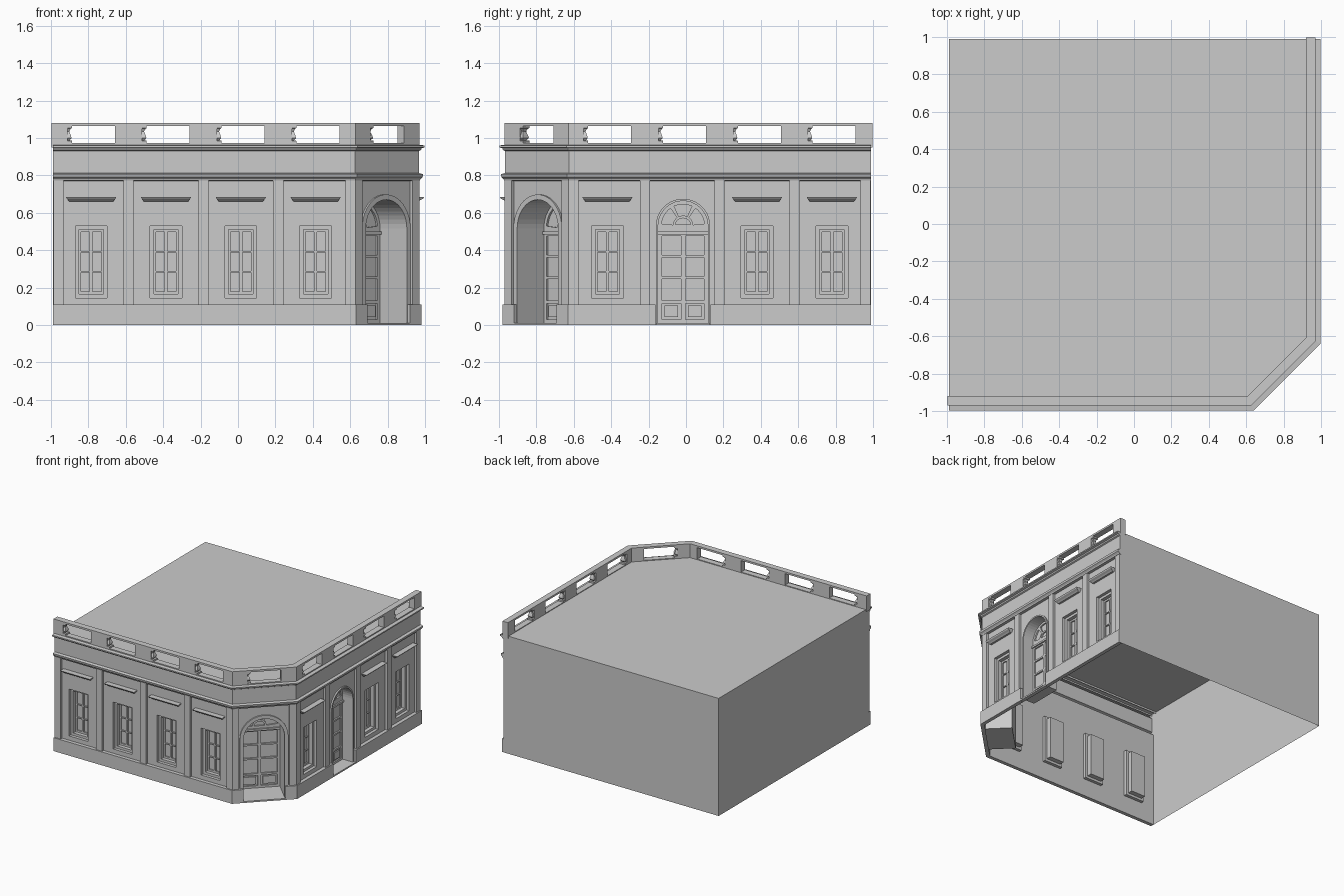
import bpy, bmesh
from math import sin, cos, pi, sqrt
from mathutils import Vector
from mathutils.geometry import tessellate_polygon

if "Cube" in bpy.data.objects:
    bpy.data.objects.remove(bpy.data.objects["Cube"])

R = sqrt(0.5)
# Facade frames: direction along the wall, outward normal, distance shift
FRONT = (Vector((1, 0, 0)), Vector((0, -1, 0)), 0)
RIGHT = (Vector((0, 1, 0)), Vector((1, 0, 0)), 0)
CORNER = (Vector((R, R, 0)), Vector((R, -R, 0)), 1.64 * R - 1)


def P(fr, u, z, d):
    return fr[0] * u + fr[1] * (d + fr[2]) + Vector((0, 0, z))


def corner(o):
    """Coordinate where the chamfer meets the walls at wall offset o."""
    return 1.64 - (1 - o) / R - o


def mesh(name, verts, faces):
    bm = bmesh.new()
    vs = [bm.verts.new(v) for v in verts]
    for f in faces:
        bm.faces.new([vs[i] for i in f])
    bmesh.ops.remove_doubles(bm, verts=bm.verts, dist=1e-5)
    bmesh.ops.recalc_face_normals(bm, faces=bm.faces)
    me = bpy.data.meshes.new(name)
    bm.to_mesh(me)
    bm.free()
    ob = bpy.data.objects.new(name, me)
    bpy.context.collection.objects.link(ob)
    return ob


def plate(name, fr, loops, fill=(), side=None):
    """Flat shape with holes: filled at given depths, edges walled between two depths."""
    verts, faces = [], []
    tris = tessellate_polygon([[Vector((u, z, 0)) for u, z in l] for l in loops]) if fill else []
    for d in fill:
        b = len(verts)
        verts += [P(fr, u, z, d) for l in loops for u, z in l]
        faces += [[b + i for i in t] for t in tris]
    if side:
        for l in loops:
            b, n = len(verts), len(l)
            verts += [P(fr, u, z, d) for d in side for u, z in l]
            faces += [(b + i, b + (i + 1) % n, b + n + (i + 1) % n, b + n + i) for i in range(n)]
    return mesh(name, verts, faces)


def rect(u0, u1, z0, z1):
    return [(u0, z0), (u1, z0), (u1, z1), (u0, z1)]


def arch(c, r, spring, z0, n=20):
    return [(c - r, z0), (c + r, z0)] + [(c + r * cos(pi * i / n), spring + r * sin(pi * i / n)) for i in range(n + 1)]


def sector(c, z, r0, r1, a0, a1, n=6):
    a = [a0 + (a1 - a0) * i / n for i in range(n + 1)]
    return ([(c + r1 * cos(t), z + r1 * sin(t)) for t in a]
            + [(c + r0 * cos(t), z + r0 * sin(t)) for t in reversed(a)])


def loft(name, fr, levels):
    """Stack of rectangles (z, u0, u1, d0, d1)."""
    verts, n = [], len(levels)
    for z, u0, u1, d0, d1 in levels:
        verts += [P(fr, u0, z, d0), P(fr, u1, z, d0), P(fr, u1, z, d1), P(fr, u0, z, d1)]
    faces = [(0, 1, 2, 3), tuple(range(4 * n - 4, 4 * n))]
    faces += [(4 * k + i, 4 * k + (i + 1) % 4, 4 * k + 4 + (i + 1) % 4, 4 * k + 4 + i)
              for k in range(n - 1) for i in range(4)]
    return mesh(name, verts, faces)


def path(o, end=0.99):
    c = corner(o)
    return [(-end, -o), (c, -o), (o, -c), (o, end)]


def sweep(name, prof, cap=True, end=0.99):
    """Moulding profile (offset, z) run along the street fronts with mitred corners."""
    verts = [(x, y, z) for o, z in prof for x, y in path(o, end)]
    n = len(prof)
    faces = [(4 * k + i, 4 * k + i + 1, 4 * k + 5 + i, 4 * k + 4 + i) for k in range(n - 1) for i in range(3)]
    if cap:
        faces += [[4 * k for k in range(n)], [4 * k + 3 for k in range(n)]]
    return mesh(name, verts, faces)


def window(fr, c):
    # stepped reveal, casement with glazing bars, glass and hood
    hole = rect(c - .085, c + .085, .145, .53)
    inner = rect(c - .065, c + .065, .165, .51)
    plate("window_reveal", fr, [hole], side=(.95, .925))
    plate("window_surround", fr, [hole, inner], fill=(.925,))
    plate("window_inner_reveal", fr, [inner], side=(.925, .885))
    panes = [rect(c + s - .023, c + s + .023, .18 + k * .108, .28 + k * .108)
             for s in (-.031, .031) for k in range(3)]
    plate("window_casement", fr, [inner] + panes, fill=(.895,))
    plate("window_pane_edges", fr, panes, side=(.895, .885))
    plate("window_glass", fr, [inner], fill=(.885,))
    loft("window_hood", fr, [(.66, c - .118, c + .118, .95, .965), (.668, c - .124, c + .124, .95, .975),
                             (.676, c - .13, c + .13, .95, .99), (.685, c - .135, c + .135, .95, .995)])


def doorway(fr, c, r, spring, depth, trim):
    # arched recess, moulded surround, double door and fanlight
    back = .95 - depth
    hole = arch(c, r, spring, .012)
    plate("door_reveal", fr, [hole], side=(.95, back - .012))
    ring = arch(c, r + trim, spring, 0) + arch(c, r, spring, 0)[::-1]
    ring = [(c - r - trim, 0), (c - r, 0)] + arch(c, r, spring, 0)[:1:-1] \
        + [(c + r, 0), (c + r + trim, 0)] + arch(c, r + trim, spring, 0)[2:]
    plate("door_surround", fr, [ring], fill=(.962,), side=(.962, .95))
    bands = [(.03, .115), (.13, .245), (.258, .36), (.373, .475)]
    panels = [rect(min(c + s * .012, c + s * (r - .02)), max(c + s * .012, c + s * (r - .02)), a, b)
              for s in (-1, 1) for a, b in bands]
    zf = max(.505, spring)
    fans = [sector(c, zf, .055, r - .018, pi * k / 3 + .1, pi * (k + 1) / 3 - .1) for k in range(3)]
    fans.append([(c + .04 * cos(pi * i / 8), zf + .006 + .035 * sin(pi * i / 8)) for i in range(9)])
    plate("door_frame", fr, [hole] + panels + fans, fill=(back,))
    plate("door_panel_edges", fr, panels + fans, side=(back, back - .012))
    plate("door_back", fr, [hole], fill=(back - .012,))
    plate("door_transom", fr, [rect(c - r, c + r, .485, .5)], fill=(back + .012,), side=(back + .012, back))
    for s in (-1, 1):
        m = c + s * (r - .008) / 2
        h = r / 2 - .03
        plate("door_raised_panel", fr, [rect(m - h, m + h, .042, .103)], fill=(back - .002,), side=(back - .002, back - .012))
    plate("door_step", fr, [rect(c - r - trim, c + r + trim, 0, .012)], fill=(.98,), side=(.98, .95))


def parapet(fr, u_out, u_in, centres):
    holes = [rect(c - .127, c + .127, .972, 1.065) for c in centres]
    for d, (a, b) in ((.97, u_out), (.92, u_in)):
        plate("parapet_face", fr, [rect(a, b, .95, 1.08)] + holes, fill=(d,))
    plate("parapet_openings", fr, holes, side=(.97, .92))
    for c in centres:  # half baluster at the end of each opening
        prof = [(.972, .024), (.985, .024), (.987, .012), (1.0, .022), (1.015, .018),
                (1.035, .01), (1.05, .018), (1.053, .024), (1.065, .024)]
        loft("half_baluster", fr, [(z, c - .127, c - .127 + w, .945 - w, .945 + w) for z, w in prof])


def plinth(fr, a, b):
    plate("plinth", fr, [rect(a, b, 0, .11)], fill=(.98,), side=(.98, .95))


def pilaster(fr, a, b):
    plate("pilaster", fr, [rect(a, b, .11, .775)], fill=(.97,), side=(.97, .95))


front_bays = [-.785, -.385, .015, .415]
right_bays = [-.42, .38, .78]
door_c, door_r, door_s = -.016, .133, .53
gate_r, gate_s = .155, .515
c95, c97, c98, c92 = (corner(o) for o in (.95, .97, .98, .92))


def half(o):
    return (o - corner(o)) * R


# Street walls with openings
holes = lambda bays: [rect(c - .085, c + .085, .145, .53) for c in bays]


def arched_wall(a, b, c, r, s):
    top = arch(c, r, s, 0)
    return [(a, 0), top[0]] + top[:1:-1] + [top[1], (b, 0), (b, .78), (a, .78)]


plate("front_wall", FRONT, [rect(-.99, c95, 0, .78)] + holes(front_bays), fill=(.95,))
plate("right_wall", RIGHT, [arched_wall(-c95, .99, door_c, door_r, door_s)] + holes(right_bays), fill=(.95,))
plate("corner_wall", CORNER, [arched_wall(-half(.95), half(.95), 0, gate_r, gate_s)], fill=(.95,))
for c in front_bays:
    window(FRONT, c)
for c in right_bays:
    window(RIGHT, c)
doorway(RIGHT, door_c, door_r, door_s, .08, .012)
doorway(CORNER, 0, gate_r, gate_s, .19, .028)

# Plinths and pilasters
plinth(FRONT, -.99, c98)
plinth(RIGHT, -c98, door_c - door_r - .014)
plinth(RIGHT, door_c + door_r + .014, .99)
for s in (-1, 1):
    plinth(CORNER, *sorted((s * (gate_r + .005), s * half(.98))))
    pilaster(CORNER, *sorted((s * (gate_r + .035), s * half(.97))))
for u in (-.96, -.585, -.185, .215, c97 - .027):
    pilaster(FRONT, u - .027, u + .027)
for u in (-c97 + .027, -.22, .18, .58, .96):
    pilaster(RIGHT, u - .027, u + .027)

# Frieze and cornices
sweep("cornices_and_frieze", [(.95, .77), (.972, .772), (.975, .78), (.987, .79), (.99, .806), (.968, .812),
                              (.968, .93), (.978, .935), (.982, .945), (.998, .95), (.998, .96), (.95, .966)])

# Parapet
parapet(FRONT, (-.998, c97), (-.998, c92), front_bays)
parapet(RIGHT, (-c97, .998), (-c92, .998), [-.42, -.02, .38, .78])
parapet(CORNER, (-half(.97), half(.97)), (-half(.92), half(.92)), [0])
sweep("parapet_top", [(.97, 1.08), (.92, 1.08)], cap=False, end=.998)
mesh("parapet_ends", [(-.998, -.97, .95), (-.998, -.92, .95), (-.998, -.92, 1.08), (-.998, -.97, 1.08),
                      (.97, .998, .95), (.92, .998, .95), (.92, .998, 1.08), (.97, .998, 1.08)],
     [(0, 1, 2, 3), (4, 5, 6, 7)])

# Plain rear walls and flat roof (open underneath)
mesh("rear_walls", [(x, y, z) for z in (0, .966) for x, y in ((-.99, -.955), (-.99, .99), (.955, .99))],
     [(0, 1, 4, 3), (1, 2, 5, 4)])
mesh("roof", [(x, y, .966) for x, y in path(.95) + [(-.99, .99)]], [(0, 1, 2, 3, 4)])
